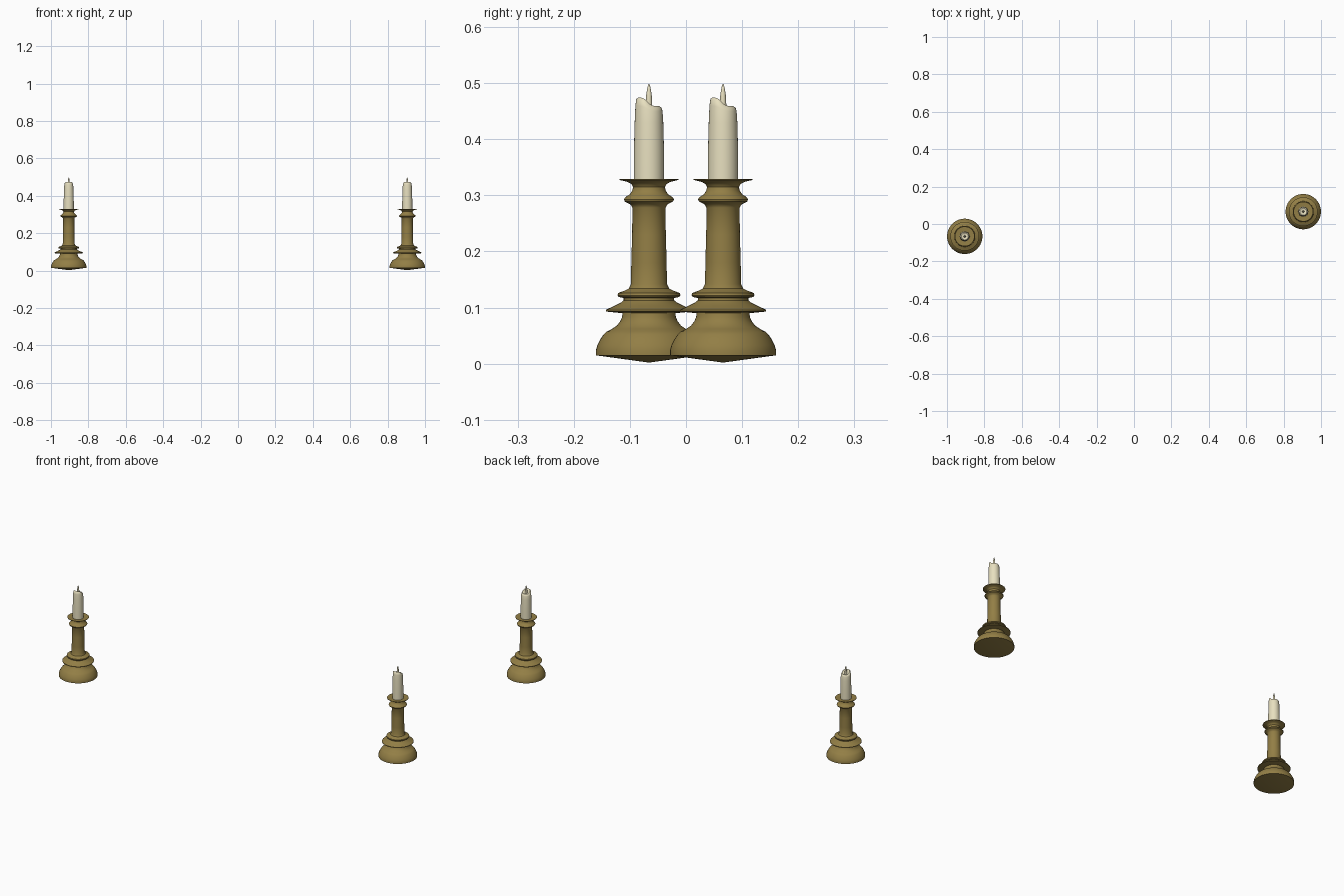
import bpy, bmesh, math

if "Cube" in bpy.data.objects:
    bpy.data.objects.remove(bpy.data.objects["Cube"])

def material(name, color):
    m = bpy.data.materials.new(name)
    m.diffuse_color = color
    m.use_nodes = True
    m.node_tree.nodes["Principled BSDF"].inputs["Base Color"].default_value = m.diffuse_color
    return m

brass = material("aged_brass", (0.29, 0.21, 0.06, 1))
wax = material("wax", (0.80, 0.74, 0.52, 1))
SEG = 48

def lathe(name, profile, mat, loc, warp=None, angle=35):
    """Revolve (radius, z) points about z; r = 0 ends become poles."""
    bm = bmesh.new()
    rings = []
    for i, (r, z) in enumerate(profile):
        if r == 0:
            rings.append([bm.verts.new((0, 0, z))] * SEG)
            continue
        ring = []
        for s in range(SEG):
            a = 2 * math.pi * s / SEG
            dz = warp(i, a) if warp else 0
            ring.append(bm.verts.new((r * math.cos(a), r * math.sin(a), z + dz)))
        rings.append(ring)
    for lo, hi in zip(rings, rings[1:]):
        for s in range(SEG):
            t = (s + 1) % SEG
            quad = list(dict.fromkeys((lo[s], lo[t], hi[t], hi[s])))
            bm.faces.new(quad)
    bmesh.ops.recalc_face_normals(bm, faces=bm.faces)
    me = bpy.data.meshes.new(name)
    bm.to_mesh(me)
    bm.free()
    ob = bpy.data.objects.new(name, me)
    ob.location = loc
    me.materials.append(mat)
    bpy.context.collection.objects.link(ob)
    bpy.ops.object.select_all(action='DESELECT')
    ob.select_set(True)
    bpy.context.view_layer.objects.active = ob
    bpy.ops.object.shade_smooth_by_angle(angle=math.radians(angle))
    return ob

# turned holder: base, two collars, column, upper bead and drip pan
holder = [(0, 0.002), (0.0945, 0.015), (0.0945, 0.024), (0.092, 0.033), (0.087, 0.043),
          (0.081, 0.052), (0.076, 0.057), (0.066, 0.062), (0.057, 0.068), (0.051, 0.076),
          (0.048, 0.083), (0.047, 0.090), (0.077, 0.093), (0.077, 0.096), (0.062, 0.103),
          (0.050, 0.109), (0.045, 0.113), (0.045, 0.117), (0.054, 0.119), (0.056, 0.122),
          (0.055, 0.126), (0.044, 0.130), (0.036, 0.134), (0.032, 0.142), (0.0315, 0.18),
          (0.0300, 0.23), (0.0295, 0.278), (0.033, 0.284), (0.043, 0.289), (0.0445, 0.293),
          (0.042, 0.297), (0.034, 0.302), (0.0295, 0.309), (0.0285, 0.315), (0.031, 0.320),
          (0.038, 0.324), (0.0525, 0.3275), (0.0525, 0.329), (0.028, 0.327), (0, 0.326)]

# candle with a melted rim, high at the front and low at the back
candle = [(0, 0.322), (0.027, 0.322), (0.0268, 0.38), (0.0255, 0.43), (0.0242, 0.455),
          (0.0225, 0.464), (0.0185, 0.467), (0.014, 0.463), (0.007, 0.458), (0, 0.457)]
melt = {4: 0.005, 5: 0.008, 6: 0.008, 7: 0.006, 8: 0.002}

def melted(i, a):
    return -melt.get(i, 0) * math.tanh(2.5 * math.sin(a) + 0.4)

# pointed wick
wick = [(0, 0.45), (0.006, 0.455), (0.0056, 0.468), (0.0048, 0.48), (0.003, 0.491),
        (0.0015, 0.497), (0, 0.499)]

for side, label in ((-1, "left"), (1, "right")):
    loc = (side * 0.905, side * 0.066, 0)
    lathe(label + "_holder", holder, brass, loc)
    lathe(label + "_candle", candle, wax, loc, melted, 50)
    lathe(label + "_wick", wick, wax, loc)
